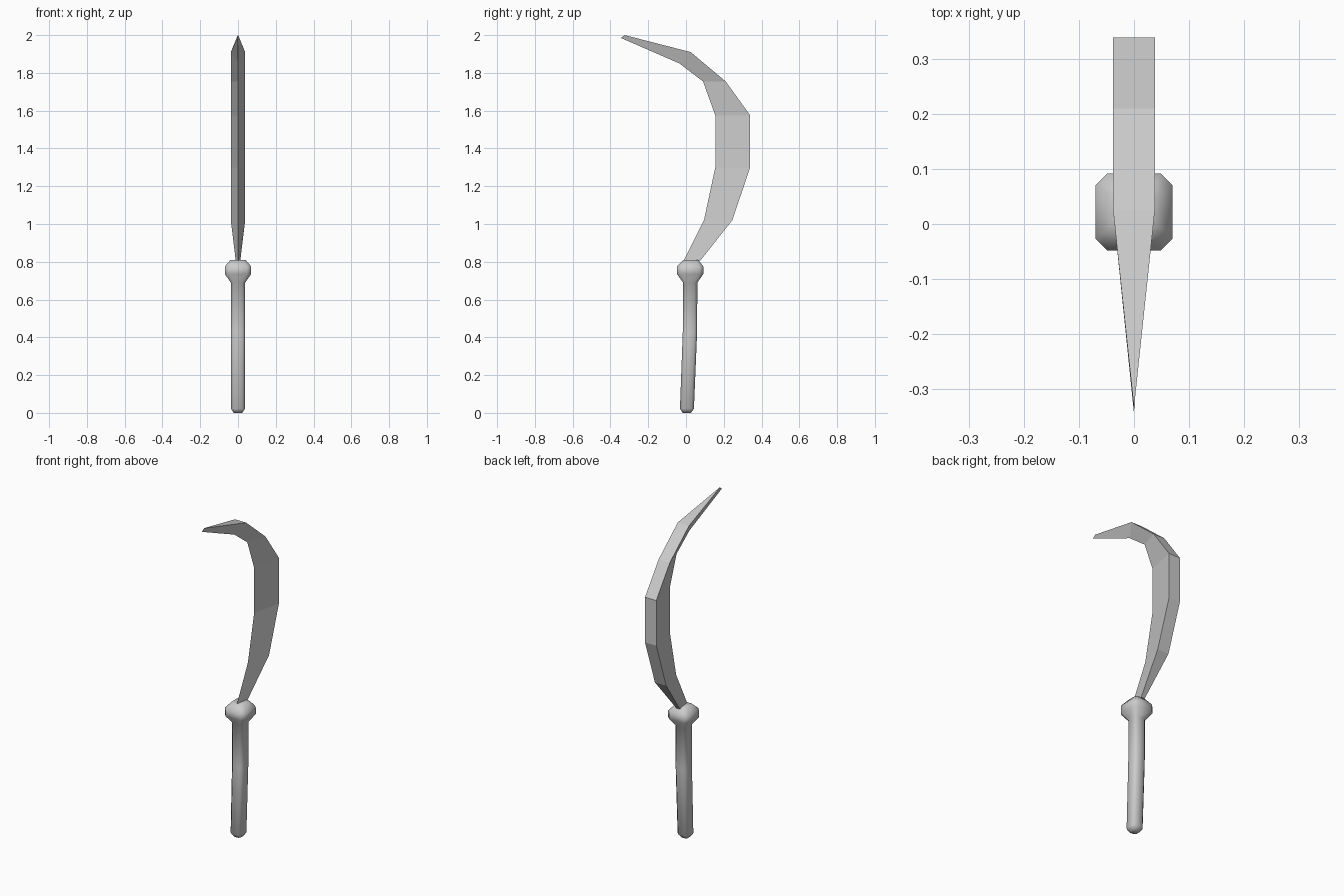
import bpy
import bmesh
import math

old = bpy.data.objects.get("Cube")
if old:
    bpy.data.objects.remove(old)


def make_material(name, value):
    mat = bpy.data.materials.new(name)
    mat.use_nodes = True
    colour = (value, value, value, 1)
    mat.diffuse_color = colour
    mat.node_tree.nodes["Principled BSDF"].inputs["Base Color"].default_value = colour
    return mat


def loft(name, rings, mat):
    """Skin a list of equally sized point rings and cap both ends."""
    bm = bmesh.new()
    loops = [[bm.verts.new(p) for p in ring] for ring in rings]
    n = len(rings[0])
    for a, b in zip(loops, loops[1:]):
        for i in range(n):
            j = (i + 1) % n
            bm.faces.new((a[i], a[j], b[j], b[i]))
    bm.faces.new(loops[0][::-1])
    bm.faces.new(loops[-1])
    bmesh.ops.recalc_face_normals(bm, faces=bm.faces)
    mesh = bpy.data.meshes.new(name)
    bm.to_mesh(mesh)
    bm.free()
    mesh.materials.append(mat)
    obj = bpy.data.objects.new(name, mesh)
    bpy.context.collection.objects.link(obj)
    return obj


def chamfered_square(y, z, half, chamfer):
    c = half - chamfer
    corners = [(half, -c), (half, c), (c, half), (-c, half),
               (-half, c), (-half, -c), (-c, -half), (c, -half)]
    return [(px, y + py, z) for px, py in corners]


grey = make_material("plain grey", 0.6)

# Handle and pommel-shaped collar: centre y, height, half width, chamfer
handle_profile = [
    (0.005, 0.0, 0.022, 0.010), (0.005, 0.022, 0.037, 0.014),
    (0.021, 0.43, 0.038, 0.014), (0.022, 0.69, 0.038, 0.014),
    (0.022, 0.735, 0.070, 0.021), (0.022, 0.775, 0.070, 0.021),
    (0.025, 0.81, 0.040, 0.014),
]
handle = loft("handle", [chamfered_square(*row) for row in handle_profile], grey)
bpy.context.view_layer.objects.active = handle
handle.select_set(True)
bpy.ops.object.shade_smooth_by_angle(angle=math.radians(60))

# Curved blade: wide flat spine at the back, sharp cutting edge inside
# spine y, spine z, edge y, edge z, half thickness of the spine
blade_profile = [
    (0.075, 0.805, -0.015, 0.80, 0.012), (0.245, 1.02, 0.095, 1.02, 0.038),
    (0.34, 1.30, 0.155, 1.30, 0.038), (0.34, 1.575, 0.155, 1.575, 0.038),
    (0.21, 1.755, 0.09, 1.755, 0.038), (0.025, 1.91, -0.035, 1.85, 0.038),
    (-0.325, 2.0, -0.345, 1.985, 0.001),
]
loft("blade", [[(t, sy, sz), (-t, sy, sz), (0, ey, ez)]
               for sy, sz, ey, ez, t in blade_profile], grey)
